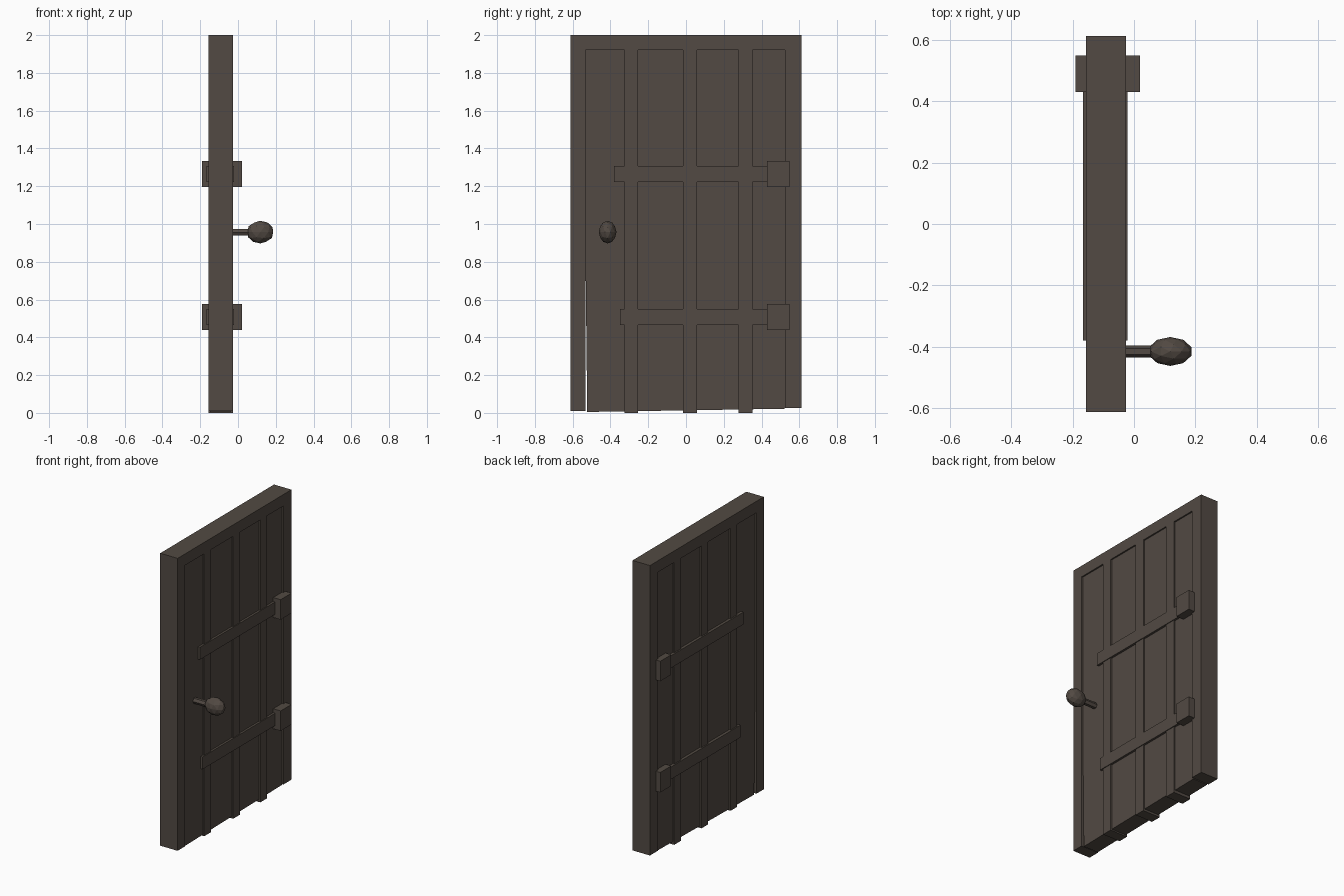
import bpy, bmesh, math

if "Cube" in bpy.data.objects:
    bpy.data.objects.remove(bpy.data.objects["Cube"])

wood = bpy.data.materials.new("dark brown wood")
wood.diffuse_color = (0.085, 0.068, 0.056, 1)
wood.use_nodes = True
wood.node_tree.nodes["Principled BSDF"].inputs["Base Color"].default_value = wood.diffuse_color


def finish(name, bm):
    bmesh.ops.recalc_face_normals(bm, faces=bm.faces)
    me = bpy.data.meshes.new(name)
    bm.to_mesh(me)
    bm.free()
    me.materials.append(wood)
    ob = bpy.data.objects.new(name, me)
    bpy.context.collection.objects.link(ob)
    return ob


def slab(name, x0, x1, outline):
    """Extrude a y-z outline from x0 to x1."""
    bm = bmesh.new()
    face = bm.faces.new([bm.verts.new((x0, y, z)) for y, z in outline])
    ext = bmesh.ops.extrude_face_region(bm, geom=[face])
    for v in ext["geom"]:
        if isinstance(v, bmesh.types.BMVert):
            v.co.x = x1
    return finish(name, bm)


def box(name, x0, x1, y0, y1, z0, z1):
    return slab(name, x0, x1, [(y0, z0), (y1, z0), (y1, z1), (y0, z1)])


# Outer frame: two posts and a top beam
BACK, FRONT = -0.157, -0.026
box("latch_post", BACK, FRONT, -0.612, -0.533, 0.01, 2.0)
box("hinge_post", BACK, FRONT, 0.525, 0.612, 0.027, 2.0)
box("top_beam", BACK, FRONT, -0.533, 0.525, 1.922, 2.0)

# Recessed plank panel, with a slightly sloping bottom and a gap at the latch post
slab("plank_panel", -0.147, -0.036,
     [(-0.523, 0.005), (0.525, 0.022), (0.525, 1.922), (-0.533, 1.922), (-0.533, 0.9)])

# Raised vertical battens
for i, (y0, y1) in enumerate([(-0.326, -0.255), (-0.015, 0.058), (0.277, 0.351)]):
    box(f"batten_{i + 1}", BACK, FRONT, y0, y1, 0.0, 1.922)

# Hinge straps and blocks, passing through to both faces
for label, z, end in (("upper", 1.265, -0.38), ("lower", 0.508, -0.35)):
    box(f"{label}_hinge_strap", -0.166, -0.021, end, 0.44, z - 0.042, z + 0.042)
    box(f"{label}_hinge_block", -0.19, 0.02, 0.43, 0.548, z - 0.068, z + 0.068)

# Handle stem
bm = bmesh.new()
bmesh.ops.create_cone(bm, cap_ends=True, segments=6, radius1=0.021, radius2=0.021, depth=0.11)
for v in bm.verts:
    x, y, z = v.co
    v.co = (z + 0.01, y * 0.95 - 0.415, x + 0.956)
finish("handle_stem", bm)

# Faceted egg-shaped knob
bm = bmesh.new()
bmesh.ops.create_icosphere(bm, subdivisions=2, radius=1.0)
for v in bm.verts:
    v.co = (v.co.x * 0.072 + 0.118, v.co.y * 0.047 - 0.415, v.co.z * 0.06 + 0.957)
finish("handle_knob", bm)
